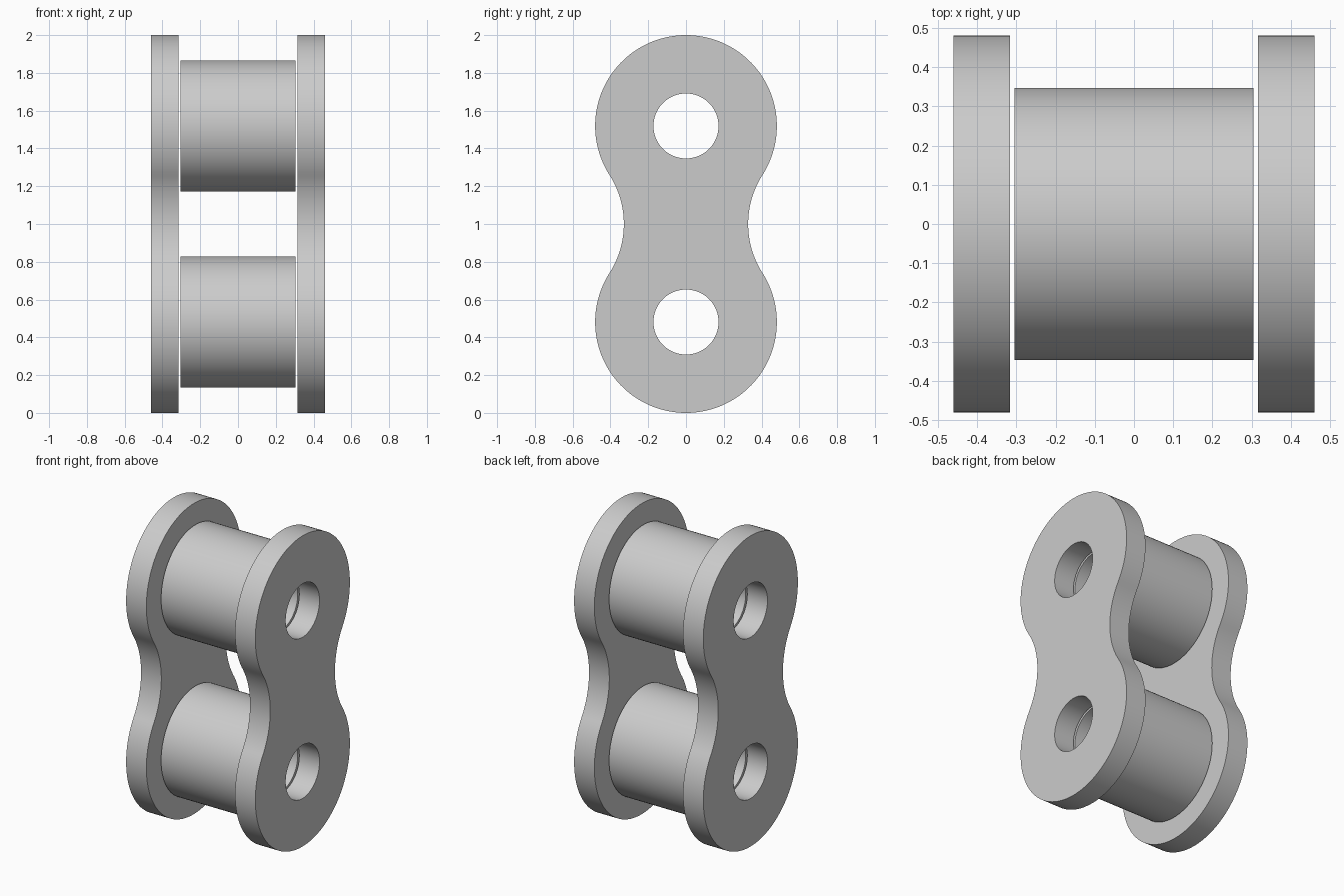
import bpy, bmesh
from math import sin, cos, pi, atan2, sqrt, radians
from mathutils import Vector

cube = bpy.data.objects.get("Cube")
if cube:
    bpy.data.objects.remove(cube)

LOBE = 0.481                 # radius of the plate ends
PITCH = 1 - LOBE             # half the distance between pin centres
HOLE = 0.172
ROLLER = 0.347
WAIST = sqrt((2 * LOBE) ** 2 - PITCH ** 2)   # centre of the waist arcs
SEGMENTS = 96

steel = bpy.data.materials.new("steel grey")
steel.use_nodes = True
steel.diffuse_color = (0.6, 0.6, 0.6, 1)
steel.node_tree.nodes["Principled BSDF"].inputs["Base Color"].default_value = (0.6, 0.6, 0.6, 1)


def arc(cy, cz, r, start, end, n):
    """Points (y, z) along an arc, without its last point."""
    return [(cy + r * cos(start + (end - start) * i / n),
             cz + r * sin(start + (end - start) * i / n)) for i in range(n)]


def circle(cz, r):
    return arc(0, cz, r, 0, 2 * pi, SEGMENTS)


def extrude_loops(name, loops, x0, x1):
    """Fill an outline with holes and extrude it along x."""
    bm = bmesh.new()
    for loop in loops:
        verts = [bm.verts.new((x0, y, z)) for y, z in loop]
        for i, v in enumerate(verts):
            bm.edges.new((verts[i - 1], v))
    bmesh.ops.triangle_fill(bm, edges=bm.edges[:], use_beauty=True, normal=Vector((1, 0, 0)))
    result = bmesh.ops.extrude_face_region(bm, geom=bm.faces[:], use_keep_orig=True)
    moved = [g for g in result["geom"] if isinstance(g, bmesh.types.BMVert)]
    bmesh.ops.translate(bm, verts=moved, vec=(x1 - x0, 0, 0))
    bmesh.ops.recalc_face_normals(bm, faces=bm.faces[:])
    for f in bm.faces:
        f.smooth = True
    for e in bm.edges:
        e.smooth = e.calc_face_angle(0) < radians(30)
    mesh = bpy.data.meshes.new(name)
    bm.to_mesh(mesh)
    bm.free()
    mesh.materials.append(steel)
    obj = bpy.data.objects.new(name, mesh)
    bpy.context.collection.objects.link(obj)
    return obj


# Figure-eight outline: round ends joined by tangent concave waists
t = atan2(PITCH, WAIST)
top, bottom = 1 + PITCH, 1 - PITCH
outline = (arc(0, top, LOBE, -t, pi + t, SEGMENTS)
           + arc(-WAIST, 1, LOBE, t, -t, 32)
           + arc(0, bottom, LOBE, pi - t, 2 * pi + t, SEGMENTS)
           + arc(WAIST, 1, LOBE, pi + t, pi - t, 32))

# Side plates with pin holes
for name, side in (("left_plate", 1), ("right_plate", -1)):
    extrude_loops(name, [outline, circle(top, HOLE), circle(bottom, HOLE)],
                  side * 0.316, side * 0.46)

# Hollow rollers
for name, z in (("upper_roller", top), ("lower_roller", bottom)):
    extrude_loops(name, [circle(z, ROLLER), circle(z, HOLE)], -0.305, 0.305)
